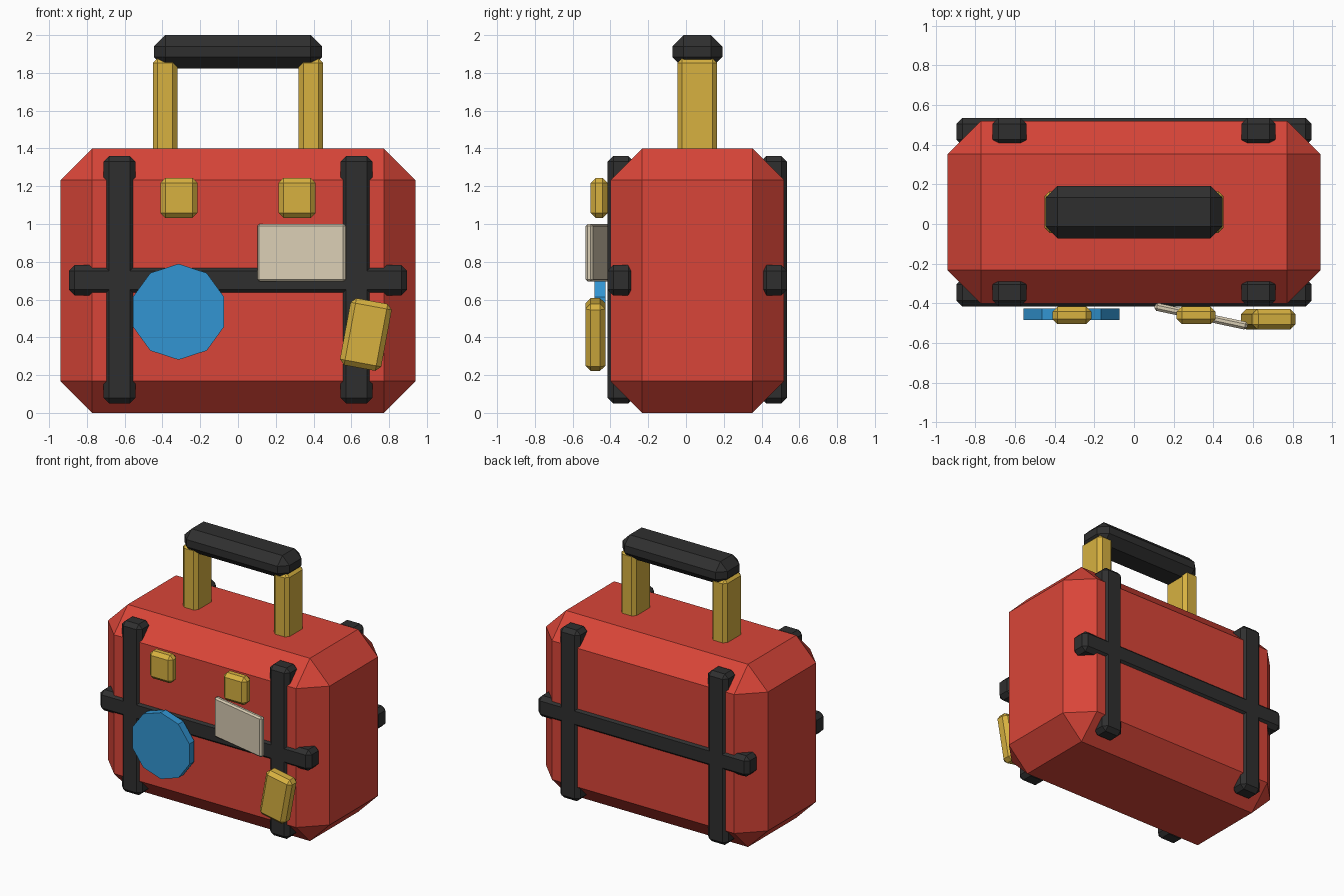
import bpy, bmesh, math
from mathutils import Matrix

if "Cube" in bpy.data.objects:
    bpy.data.objects.remove(bpy.data.objects["Cube"])


def srgb(r, g, b):
    def lin(c):
        c /= 255
        return c / 12.92 if c <= 0.04045 else ((c + 0.055) / 1.055) ** 2.4
    return (lin(r), lin(g), lin(b), 1)


def material(name, rgb):
    m = bpy.data.materials.new(name)
    m.diffuse_color = srgb(*rgb)
    m.use_nodes = True
    m.node_tree.nodes["Principled BSDF"].inputs["Base Color"].default_value = m.diffuse_color
    return m


RED = material("red", (217, 69, 56))
BLACK = material("black", (47, 47, 47))
BRASS = material("brass", (215, 177, 64))
BLUE = material("blue", (50, 149, 210))
CREAM = material("cream", (217, 205, 180))


def finish(name, bm, mat, loc, rot=(0, 0, 0)):
    me = bpy.data.meshes.new(name)
    bm.to_mesh(me)
    bm.free()
    me.materials.append(mat)
    ob = bpy.data.objects.new(name, me)
    ob.location = loc
    ob.rotation_euler = rot
    bpy.context.collection.objects.link(ob)
    return ob


def box(name, loc, size, bevel, mat, rot=(0, 0, 0)):
    """Box with flat chamfers on every edge."""
    bm = bmesh.new()
    bmesh.ops.create_cube(bm, size=1)
    bmesh.ops.scale(bm, vec=size, verts=bm.verts)
    bmesh.ops.bevel(bm, geom=bm.edges[:], offset=bevel, segments=1,
                    profile=0.5, affect='EDGES')
    return finish(name, bm, mat, loc, rot)


CY = 0.06  # middle of the case, front to back

# Case
box("case_body", (0, CY, 0.7), (1.88, 0.92, 1.4), 0.168, RED)

# Straps on front and back
for face, sy in (("front", -1), ("back", 1)):
    y = CY + sy * 0.405
    box(face + "_cross_strap", (0, y, 0.702), (1.79, 0.14, 0.16), 0.03, BLACK)
    for side, sx in (("left", -1), ("right", 1)):
        box(f"{face}_{side}_strap", (sx * 0.627, y, 0.705),
            (0.17, 0.14, 1.31), 0.03, BLACK)

# Handle and clasps
for side, sx in (("left", -1), ("right", 1)):
    box(side + "_handle_post", (sx * 0.386, CY, 1.6), (0.13, 0.21, 0.555), 0.025, BRASS)
    box(side + "_clasp", (sx * 0.313, -0.46, 1.138), (0.197, 0.09, 0.213), 0.027, BRASS)
box("handle_grip", (0, CY, 1.912), (0.89, 0.265, 0.176), 0.06, BLACK)

# Round sticker with ten sides
bm = bmesh.new()
bmesh.ops.create_cone(bm, cap_ends=True, segments=10, radius1=0.254,
                      radius2=0.254, depth=0.06,
                      matrix=Matrix.Rotation(math.pi / 2, 4, 'X'))
finish("round_sticker", bm, BLUE, (-0.315, -0.455, 0.535))

# Paper label and hanging tag
box("paper_label", (0.338, -0.465, 0.848), (0.478, 0.04, 0.306), 0.012, CREAM,
    (0, 0, math.radians(-12)))
box("luggage_tag", (0.677, -0.48, 0.415), (0.222, 0.105, 0.36), 0.027, BRASS,
    (0, math.radians(10.5), 0))
